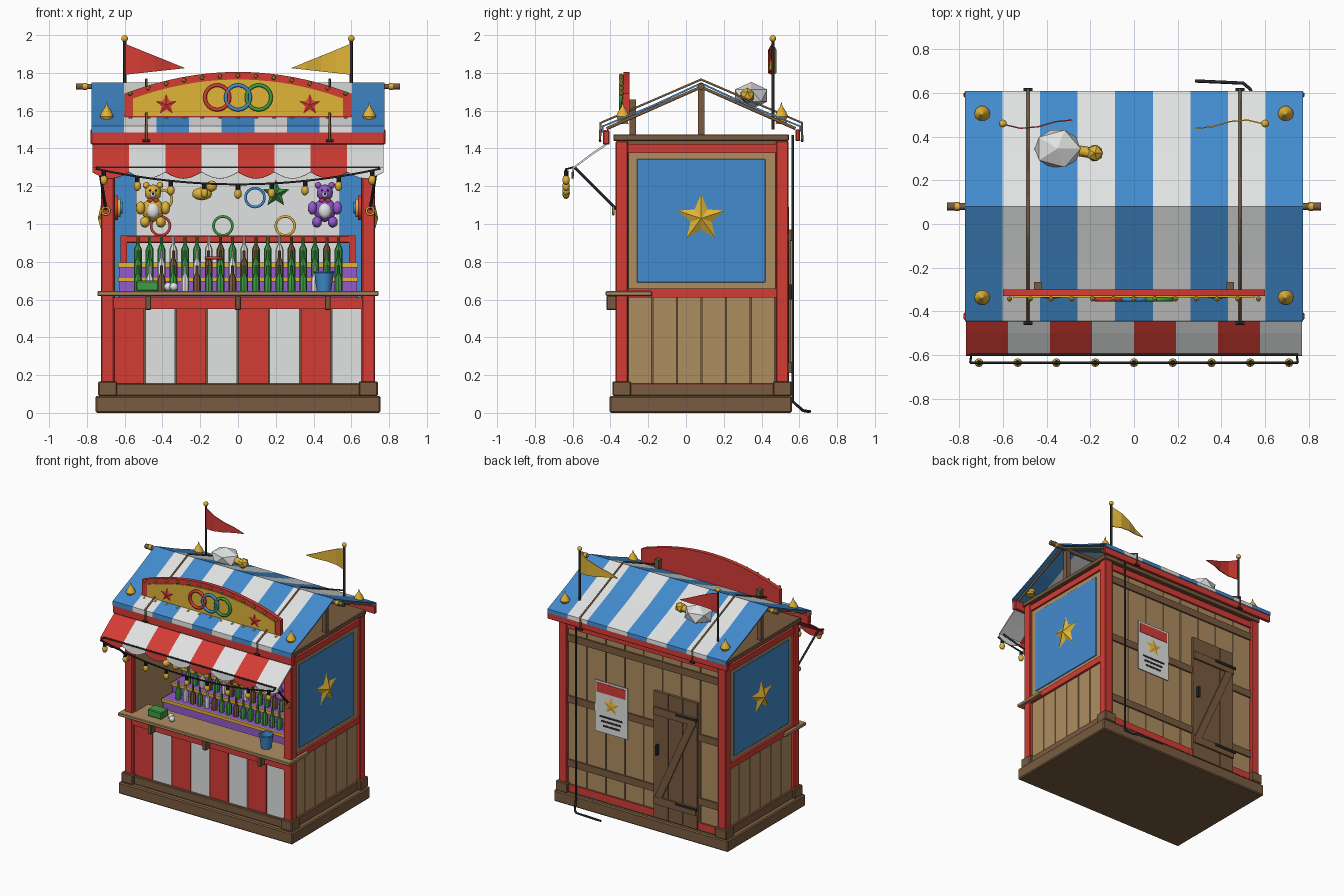
import bpy, bmesh, math
from mathutils import Matrix, Vector

if "Cube" in bpy.data.objects:
    bpy.data.objects.remove(bpy.data.objects["Cube"], do_unlink=True)

PALETTE = {
    "red": (0.66, 0.045, 0.035), "white": (0.75, 0.76, 0.76), "blue": (0.055, 0.26, 0.62),
    "gold": (0.75, 0.46, 0.04), "dark_wood": (0.19, 0.105, 0.05), "tan_wood": (0.43, 0.27, 0.12),
    "black": (0.02, 0.02, 0.02), "green": (0.05, 0.33, 0.06), "purple": (0.3, 0.1, 0.62),
}
MATERIALS = {}
for label, rgb in PALETTE.items():
    material = bpy.data.materials.new(label)
    material.use_nodes = True
    material.diffuse_color = (*rgb, 1)
    material.node_tree.nodes["Principled BSDF"].inputs["Base Color"].default_value = (*rgb, 1)
    MATERIALS[label] = material


def finish(name, bm, colors, smooth=False, loc=(0, 0, 0), rot=(0, 0, 0)):
    bmesh.ops.recalc_face_normals(bm, faces=bm.faces)
    mesh = bpy.data.meshes.new(name)
    bm.to_mesh(mesh)
    bm.free()
    for color in colors.split():
        mesh.materials.append(MATERIALS[color])
    obj = bpy.data.objects.new(name, mesh)
    bpy.context.collection.objects.link(obj)
    obj.location, obj.rotation_euler = loc, rot
    if smooth:
        bpy.ops.object.select_all(action="DESELECT")
        obj.select_set(True)
        bpy.context.view_layer.objects.active = obj
        bpy.ops.object.shade_smooth_by_angle(angle=math.radians(40))
    return obj


def box(name, color, xs, ys, zs, bevel=0.0, turn=0.0):
    """Box between three pairs of limits, turned about its own y axis."""
    bm = bmesh.new()
    size = [b - a for a, b in (xs, ys, zs)]
    bmesh.ops.create_cube(bm, size=1, matrix=Matrix.Diagonal((*size, 1)))
    if bevel:
        bmesh.ops.bevel(bm, geom=bm.edges[:], offset=bevel, segments=1, affect="EDGES")
    center = [(a + b) / 2 for a, b in (xs, ys, zs)]
    return finish(name, bm, color, loc=center, rot=(0, turn, 0))


def mid(center, width):
    return center - width / 2, center + width / 2


def ball(name, color, loc, scale, detail=2, smooth=True):
    bm = bmesh.new()
    scale = scale if isinstance(scale, tuple) else (scale,) * 3
    bmesh.ops.create_icosphere(bm, subdivisions=detail, radius=1, matrix=Matrix.Diagonal((*scale, 1)))
    return finish(name, bm, color, smooth, loc)


def lathe(name, color, loc, profile, sides=10, rot=(0, 0, 0)):
    bm = bmesh.new()
    verts = [bm.verts.new((r, 0, z)) for r, z in profile]
    edges = [bm.edges.new(pair) for pair in zip(verts, verts[1:])]
    bmesh.ops.spin(bm, geom=verts + edges, cent=(0, 0, 0), axis=(0, 0, 1), angle=math.tau, steps=sides)
    bmesh.ops.remove_doubles(bm, verts=bm.verts, dist=0.0005)
    return finish(name, bm, color, True, loc, rot)


def tube(name, color, points, radius, closed=False):
    curve = bpy.data.curves.new(name, "CURVE")
    curve.dimensions, curve.bevel_depth, curve.bevel_resolution = "3D", radius, 1
    curve.use_fill_caps = True
    curve.materials.append(MATERIALS[color])
    spline = curve.splines.new("POLY")
    spline.points.add(len(points) - 1)
    for point, co in zip(spline.points, points):
        point.co = (*co, 1)
    spline.use_cyclic_u = closed
    obj = bpy.data.objects.new(name, curve)
    bpy.context.collection.objects.link(obj)
    bpy.ops.object.select_all(action="DESELECT")
    obj.select_set(True)
    bpy.context.view_layer.objects.active = obj
    bpy.ops.object.convert(target="MESH")


def ring(name, color, loc, radius, thick, flat=False):
    turns = [math.tau * i / 24 for i in range(24)]
    offsets = [(math.cos(a), math.sin(a)) for a in turns]
    tube(name, color, [Vector(loc) + radius * Vector((u, v, 0) if flat else (u, 0, v)) for u, v in offsets], thick, True)


def plate(name, color, outline, y_front, y_back):
    """Outline in x and z, extruded along y."""
    bm = bmesh.new()
    face = bm.faces.new([bm.verts.new((x, y_front, z)) for x, z in outline])
    extruded = bmesh.ops.extrude_face_region(bm, geom=[face])["geom"]
    bmesh.ops.translate(bm, vec=(0, y_back - y_front, 0), verts=[g for g in extruded if isinstance(g, bmesh.types.BMVert)])
    return finish(name, bm, color)


def star(name, color, loc, radius, puff, spin=0.0):
    bm = bmesh.new()
    rim = []
    for i in range(10):
        reach, a = radius * (0.45 if i % 2 else 1), math.tau * i / 10
        rim.append(bm.verts.new((reach * math.sin(a), 0, reach * math.cos(a))))
    for y in (-puff, puff):
        tip = bm.verts.new((0, y, 0))
        for a, b in zip(rim, rim[1:] + rim[:1]):
            bm.faces.new((a, b, tip))
    return finish(name, bm, color, loc=loc, rot=(0, 0, spin))


def striped_cloth(name, colors, stripes, half, profile, scallop=0.0):
    """Cloth sheet along x, coloured in alternating stripes, with a scalloped last edge."""
    bm = bmesh.new()
    sub = 6
    columns = []
    for i in range(stripes * sub + 1):
        x = -half + 2 * half * i / (stripes * sub)
        drop = scallop * math.sin(math.pi * (i % sub) / sub)
        columns.append([bm.verts.new((x, y, z - (drop if k == len(profile) - 1 else 0))) for k, (y, z) in enumerate(profile)])
    for i, (left, right) in enumerate(zip(columns, columns[1:])):
        for k in range(len(profile) - 1):
            face = bm.faces.new((left[k], right[k], right[k + 1], left[k + 1]))
            face.material_index = (i // sub) % 2
    obj = finish(name, bm, colors)
    obj.modifiers.new("thickness", "SOLIDIFY").thickness = 0.01


FRONT, BACK, MIDDLE = -0.34, 0.51, 0.08
SIDES = (-1, 1)

# Plinth, frame and walls
box("plinth", "dark_wood", (-0.755, 0.755), (-0.405, 0.56), (0, 0.09), 0.008)
box("plinth_step", "dark_wood", (-0.72, 0.72), (-0.37, 0.535), (0.09, 0.155), 0.005)
box("ceiling", "dark_wood", (-0.73, 0.73), (-0.385, 0.545), (1.44, 1.475), 0.005)
box("back_wall", "dark_wood", (-0.67, 0.67), (0.48, 0.515), (0.15, 1.44))
box("back_liner", "blue", (-0.65, 0.65), (0.465, 0.48), (0.15, 1.44))
box("back_canvas", "white", (-0.54, 0.54), (0.455, 0.465), (0.64, 1.44))
for z in (0.13, 1.4):
    box("back_rail", "red", (-0.69, 0.69), (0.5, 0.537), mid(z, 0.05))
for s in SIDES:
    for y in (FRONT, BACK):
        box("corner_post", "red", mid(s * 0.69, 0.07), mid(y, 0.066), (0.16, 1.44), 0.006)
        box("corner_foot", "dark_wood", mid(s * 0.69, 0.1), mid(y, 0.1), (0.09, 0.167), 0.006)
    box("side_wall", "dark_wood", mid(s * 0.675, 0.03), (FRONT, BACK), (0.15, 1.44))
    box("side_liner", "tan_wood", mid(s * 0.655, 0.01), (FRONT, BACK), (0.15, 1.44))
    for z in (0.13, 0.635, 1.4):
        box("side_rail", "red", mid(s * 0.695, 0.05), (FRONT, BACK), mid(z, 0.046))
    for i in range(6):
        box("side_plank", "tan_wood", mid(s * 0.692, 0.02), mid(-0.243 + i * 0.13, 0.123), (0.155, 0.615))
    box("panel_frame", "tan_wood", mid(s * 0.694, 0.024), (-0.305, 0.475), (0.658, 1.377))
    box("panel_face", "blue", mid(s * 0.706, 0.012), (-0.26, 0.42), (0.69, 1.345), 0.003)
    star("panel_star", "gold", (s * 0.712, MIDDLE, 1.03), 0.13, 0.03, math.pi / 2)
    box("king_post", "dark_wood", mid(s * 0.7, 0.035), mid(MIDDLE, 0.035), (1.475, 1.71))
    tube("rafter", "dark_wood", [(s * 0.74, -0.42, 1.505), (s * 0.74, MIDDLE, 1.725), (s * 0.74, 0.58, 1.505)], 0.01)

# Front boards and counter
for i in range(8):
    box("front_board", "white" if i % 2 else "red", mid(-0.576 + i * 0.1645, 0.157), (-0.35, -0.33), (0.155, 0.56))
box("front_backing", "dark_wood", (-0.66, 0.66), (-0.33, -0.31), (0.15, 0.61))
box("front_rail", "red", (-0.66, 0.66), (-0.37, -0.32), (0.55, 0.612))
box("counter", "tan_wood", (-0.745, 0.745), (-0.425, -0.18), (0.618, 0.645), 0.005)
for x in (-0.475, 0, 0.475):
    box("counter_bracket", "dark_wood", mid(x, 0.03), (-0.42, -0.36), (0.545, 0.62), 0.004)

# Back planks, rails and door
for i in range(8):
    box("back_plank", "tan_wood", mid(-0.574 + i * 0.164, 0.157), (0.51, 0.523), (0.155, 1.38))
for z in (0.32, 0.82, 1.3):
    box("back_batten", "dark_wood", (-0.655, 0.655), (0.52, 0.535), mid(z, 0.055))
for i in range(3):
    box("door_board", "dark_wood", mid(-0.417 + i * 0.127, 0.123), (0.52, 0.545), (0.1, 1.09))
for z in (0.24, 0.94):
    box("door_ledge", "dark_wood", (-0.475, -0.105), (0.54, 0.558), mid(z, 0.06))
    box("door_hinge", "black", (-0.49, -0.3), (0.555, 0.564), mid(z + 0.02, 0.02))
box("door_brace", "dark_wood", mid(-0.29, 0.055), (0.54, 0.556), (0.22, 0.96), turn=-0.42)
box("door_handle", "black", mid(-0.14, 0.016), (0.545, 0.57), (0.6, 0.68))

# Poster
box("poster", "white", (0.13, 0.41), (0.535, 0.541), (0.64, 1.04))
box("poster_band", "red", (0.145, 0.395), (0.54, 0.544), (0.95, 1.025))
star("poster_star", "gold", (0.27, 0.541, 0.865), 0.07, 0.006)
for i in range(3):
    box("poster_line", "black", mid(0.27, 0.2 - 0.03 * i), (0.54, 0.543), mid(0.765 - 0.035 * i, 0.014))

# Roof
striped_cloth("roof", "blue white", 9, 0.775, [(-0.447, 1.485), (-0.445, 1.52), (-0.18, 1.63), (MIDDLE, 1.75), (0.34, 1.63), (0.608, 1.52), (0.61, 1.49)])
box("back_eave_board", "red", (-0.78, 0.78), (0.58, 0.603), (1.44, 1.5), 0.004)
box("front_eave_board", "red", (-0.78, 0.78), (-0.44, -0.405), (1.42, 1.497), 0.006)
tube("ridge_pole", "dark_wood", [(-0.83, MIDDLE, 1.728), (0.83, MIDDLE, 1.728)], 0.016)
for s in SIDES:
    tube("ridge_cap", "gold", [(s * 0.8, MIDDLE, 1.728), (s * 0.82, MIDDLE, 1.728)], 0.02)
    tube("ridge_tip", "dark_wood", [(s * 0.82, MIDDLE, 1.728), (s * 0.857, MIDDLE, 1.728)], 0.018)
    rope = [(-0.455, 1.44), (-0.453, 1.535), (MIDDLE, 1.765), (0.615, 1.535), (0.615, 1.44)]
    tube("roof_rope", "dark_wood", [(s * 0.485, y, z) for y, z in rope], 0.007)
    for y, z in (rope[0], rope[-1]):
        tube("rope_peg", "black", [(s * 0.485 - 0.02, y, z), (s * 0.485 + 0.02, y, z)], 0.008)
    for y in (-0.335, 0.505):
        lathe("finial", "gold", (s * 0.695, y, 1.53), [(0, 0), (0.032, 0), (0.026, 0.02), (0.036, 0.04), (0.026, 0.065), (0.008, 0.09), (0, 0.118)])
    # Flags
    tube("flag_pole", "black", [(s * 0.6, 0.46, 1.5), (s * 0.6, 0.46, 1.98)], 0.009)
    ball("flag_knob", "gold", (s * 0.6, 0.46, 1.982), 0.018)
    flag = bmesh.new()
    rows = [[flag.verts.new((s * (0.6 - 0.32 * t), 0.46 + 0.02 * s * math.sin(t * 5), z + t * (1.825 - z)))
             for t in (0, 0.25, 0.5, 0.75, 0.99)] for z in (1.79, 1.955)]
    for k in range(4):
        flag.faces.new((rows[0][k], rows[0][k + 1], rows[1][k + 1], rows[1][k]))
    pennant = finish("flag", flag, "red" if s < 0 else "gold")
    pennant.modifiers.new("thickness", "SOLIDIFY").thickness = 0.006
ball("roof_sack", "white", (-0.35, 0.345, 1.68), (0.118, 0.1, 0.072), 1, False)
ball("sack_knot", "gold", (-0.18, 0.325, 1.68), 0.042, 1, False)
tube("sack_neck", "gold", [(-0.25, 0.335, 1.68), (-0.19, 0.325, 1.68)], 0.025)


# Arched sign
def arch(half, bottom, top, fall):
    xs = [half * (1 - i / 10) for i in range(21)]
    return [(-half, bottom), (half, bottom)] + [(x, top - fall * (x / half) ** 2) for x in xs]


plate("sign_board", "red", arch(0.6, 1.555, 1.805, 0.115), -0.33, -0.3)
plate("sign_face", "gold", arch(0.555, 1.572, 1.765, 0.1), -0.336, -0.329)
for x, color in ((-0.11, "red"), (0, "blue"), (0.11, "green")):
    ring("sign_ring", color, (x, -0.345, 1.67), 0.065, 0.011)
for s in SIDES:
    star("sign_star", "red", (s * 0.38, -0.336, 1.632), 0.058, 0.008)
    box("sign_brace", "dark_wood", mid(s * 0.44, 0.035), (-0.3, -0.265), (1.475, 1.66))
for i in range(13):
    x = -0.57 + i * 0.095
    ball("sign_bulb", "gold", (x, -0.343, 1.785 - 0.105 * (x / 0.6) ** 2), 0.013, 1)
    ball("sign_bulb", "gold", (x, -0.343, 1.558), 0.012, 1)

# Awning with arms and lights
striped_cloth("awning", "red white", 8, 0.77, [(-0.425, 1.425), (-0.5, 1.375), (-0.6, 1.3), (-0.605, 1.275)], 0.035)
tube("awning_rod", "black", [(-0.75, -0.597, 1.3), (0.75, -0.597, 1.3)], 0.006)


def string_height(x):
    return 1.29 - 0.08 * (1 - (x / 0.74) ** 2)


tube("light_string", "black", [(x / 20, -0.635, string_height(x / 20)) for x in range(-15, 16)], 0.006)
for i in range(9):
    x = (i - 4) * 0.1775
    lathe("light_socket", "black", (x, -0.635, string_height(x) - 0.03), [(0, 0), (0.012, 0), (0.012, 0.03), (0, 0.03)], 8)
    ball("light_bulb", "gold", (x, -0.635, string_height(x) - 0.05), (0.02, 0.02, 0.028))
for s in SIDES:
    tube("awning_arm", "black", [(s * 0.735, -0.59, 1.3), (s * 0.7, -0.37, 1.08)], 0.008)
    ring("arm_hook", "gold", (s * 0.7, -0.385, 1.07), 0.02, 0.006)
    tube("string_hook", "black", [(s * 0.745, -0.6, 1.3), (s * 0.75, -0.635, 1.29)], 0.005)
    for k, color in enumerate(("red", "gold", "blue")):
        tube("wall_target", color, [(s * 0.65, -0.1, 1.085), (s * (0.635 - 0.012 * k), -0.1, 1.085)], 0.075 - 0.02 * k)

# Tiered shelves with bottles
for row, (y, z) in enumerate(((0.02, 0.64), (0.14, 0.72), (0.26, 0.795))):
    box("shelf_riser", "purple", (-0.63, 0.63), (y - 0.05, y + 0.07), (0.155, z))
    box("shelf_lip", "gold", (-0.635, 0.635), (y - 0.062, y - 0.05), (z - 0.025, z))
    for i in range(18):
        color = ("green", "dark_wood", "green", "white", "green")[(i * 3 + row * 2 + i // 4) % 5]
        lathe("bottle", color, (-0.53 + i * 0.0625, y, z), [(0, 0), (0.021, 0), (0.021, 0.07), (0.008, 0.1), (0.008, 0.14), (0, 0.14)], 8)
box("shelf_top_rail", "red", (-0.62, 0.62), (0.32, 0.35), (0.9, 0.94), 0.005)
for s in SIDES:
    box("shelf_rail_post", "red", mid(s * 0.605, 0.035), (0.32, 0.35), (0.155, 0.94))
ring("thrown_ring", "red", (-0.13, 0.14, 0.82), 0.04, 0.008, True)

# Hanging prizes
for x, fur in ((-0.45, "gold"), (0.46, "purple")):
    ball("bear_body", fur, (x, -0.15, 1.075), (0.06, 0.05, 0.065))
    ball("bear_belly", "white", (x, -0.185, 1.07), (0.035, 0.022, 0.042))
    ball("bear_head", fur, (x, -0.15, 1.165), 0.045)
    ball("bear_snout", "white", (x, -0.192, 1.155), 0.016)
    ball("bear_nose", "black", (x, -0.208, 1.16), 0.007, 1)
    for s in SIDES:
        ball("bear_ear", fur, (x + s * 0.036, -0.15, 1.205), 0.018)
        ball("bear_arm", fur, (x + s * 0.066, -0.17, 1.085), (0.025, 0.025, 0.036))
        ball("bear_leg", fur, (x + s * 0.042, -0.18, 1.01), (0.027, 0.035, 0.03))
        ball("bear_eye", "black", (x + s * 0.016, -0.19, 1.178), 0.006, 1)
        ball("bear_bow", "red", (x + s * 0.016, -0.192, 1.125), (0.016, 0.01, 0.012), 1)
star("prize_star", "green", (0.2, -0.1, 1.16), 0.075, 0.03)
ball("prize_toy_body", "gold", (-0.19, -0.1, 1.16), (0.055, 0.035, 0.035))
ball("prize_toy_head", "gold", (-0.14, -0.11, 1.2), 0.03)
for x, z, color in ((-0.4, 1.13, "gold"), (-0.41, 0.99, "red"), (-0.08, 0.99, "green"), (0.09, 1.14, "blue"), (0.25, 0.99, "gold")):
    ring("prize_ring", color, (x, 0.42, z), 0.05, 0.008)

# Counter goods
box("ring_tray", "green", (-0.54, -0.42), (-0.35, -0.26), (0.645, 0.7), 0.006)
ball("throwing_ball", "white", (-0.37, -0.3, 0.668), 0.023)
ball("throwing_ball", "white", (-0.34, -0.33, 0.668), 0.023)
lathe("bucket", "blue", (0.455, -0.3, 0.645), [(0, 0), (0.038, 0), (0.052, 0.1), (0.045, 0.1), (0.035, 0.02), (0, 0.02)], 14)
ring("bucket_rim", "blue", (0.455, -0.3, 0.747), 0.05, 0.006, True)

# Power cable
tube("power_cable", "black", [(0.56, 0.565, 1.47), (0.56, 0.565, 0.06), (0.53, 0.62, 0.012), (0.5, 0.645, 0.008), (0.28, 0.655, 0.008)], 0.008)
